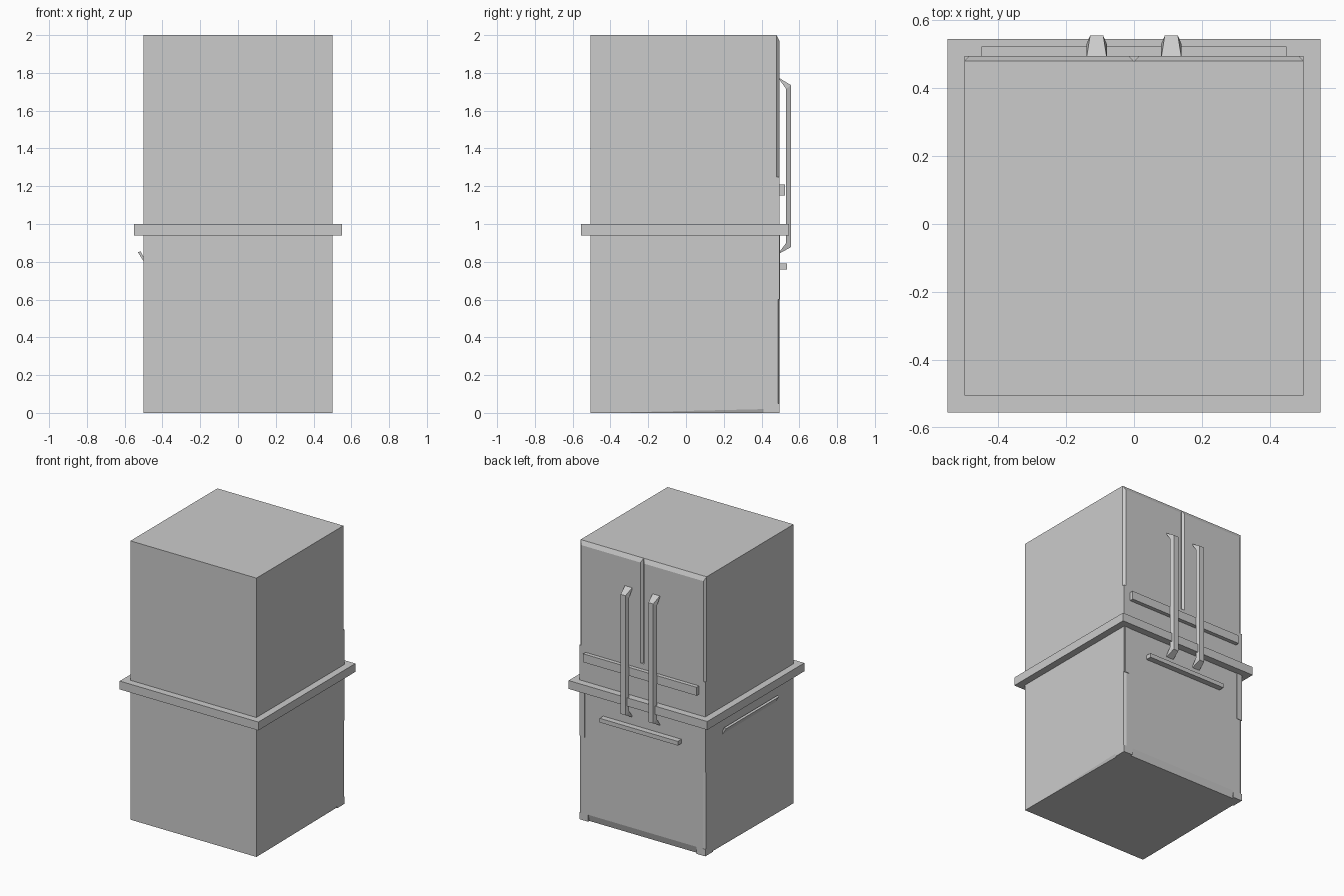
import bpy, bmesh

if "Cube" in bpy.data.objects:
    bpy.data.objects.remove(bpy.data.objects["Cube"])


def finish(name, bm):
    bmesh.ops.recalc_face_normals(bm, faces=bm.faces[:])
    me = bpy.data.meshes.new(name)
    bm.to_mesh(me)
    bm.free()
    ob = bpy.data.objects.new(name, me)
    bpy.context.collection.objects.link(ob)
    return ob


def loft(name, rings):
    """Join a list of equal-sized point rings into a capped solid."""
    bm = bmesh.new()
    vs = [[bm.verts.new(p) for p in r] for r in rings]
    n = len(rings[0])
    for a, b in zip(vs, vs[1:]):
        for i in range(n):
            j = (i + 1) % n
            bm.faces.new((a[i], a[j], b[j], b[i]))
    bm.faces.new(vs[0])
    bm.faces.new(vs[-1])
    return finish(name, bm)


def rect(x0, x1, z0, z1, y):
    return [(x0, y, z0), (x1, y, z0), (x1, y, z1), (x0, y, z1)]


def box(name, x0, x1, y0, y1, z0, z1):
    return loft(name, [rect(x0, x1, z0, z1, y0), rect(x0, x1, z0, z1, y1)])


BACK, FRONT = 0.48, 0.495

# Cabinet body and the collar around its middle
body = box("cabinet_body", -0.5, 0.5, -0.505, BACK, 0, 2)
box("middle_collar", -0.55, 0.55, -0.555, 0.545, 0.94, 1.0)

# Plain face between the doors and the drawer
box("middle_face", -0.5, 0.5, BACK, FRONT, 0.6, 1.25)

# Drawer front with slightly bevelled sides
loft("drawer_front", [rect(-0.5, 0.5, 0.05, 0.6, BACK),
                      rect(-0.5, 0.5, 0.05, 0.6, 0.488),
                      rect(-0.48, 0.48, 0.05, 0.6, FRONT)])

# Sloped kick plate under the drawer
loft("kick_plate", [[(x, 0.47, 0), (x, BACK, 0), (x, FRONT, 0.05), (x, 0.47, 0.05)]
                    for x in (-0.43, 0.43)])

# Horizontal bars
box("upper_bar", -0.45, 0.45, FRONT - 0.005, 0.523, 1.15, 1.21)
box("drawer_handle", -0.31, 0.31, FRONT - 0.005, 0.536, 0.76, 0.79)

# Handle side profile: inner (y, z), outer (y, z), outer half width
path = [((FRONT, 1.764), (FRONT, 1.772), 0.029),
        ((0.53, 1.715), (0.556, 1.735), 0.019),
        ((0.53, 0.90), (0.556, 0.878), 0.019),
        ((FRONT, 0.852), (FRONT, 0.844), 0.029)]

for side, s in (("right", 1), ("left", -1)):
    # Door with chamfered top and sides, forming the central groove
    loft(side + "_door", [rect(0, s * 0.5, 1.25, 2.0, BACK),
                          rect(s * 0.015, s * 0.485, 1.25, 1.97, FRONT)])
    # Long door handle, tapered outward, with angled ends
    c = s * 0.11
    loft(side + "_door_handle",
         [[(c - 0.03, *i), (c + 0.03, *i), (c + w, *o), (c - w, *o)] for i, o, w in path])
    # Thin drawer edge strip and corner foot
    box(side + "_edge_strip", s * 0.455, s * 0.49, BACK, FRONT + 0.003, 0.6, 0.94)
    box(side + "_foot", s * 0.43, s * 0.5, BACK, FRONT, 0, 0.05)
    # Shallow wedge cut along the bottom side edge
    cut = loft(side + "_edge_cutter",
               [[(s * 0.5 - s * 0.012 * k, y, -0.01), (s * 0.51, y, -0.01),
                 (s * 0.51, y, 0.02 * k), (s * 0.5, y, 0.02 * k)]
                for y, k in ((-0.42, 0.02), (0.41, 1.0))])
    cut.hide_render = True
    cut.hide_viewport = True
    cut.display_type = 'WIRE'
    m = body.modifiers.new("edge_cut", 'BOOLEAN')
    m.operation = 'DIFFERENCE'
    m.solver = 'EXACT'
    m.object = cut

# Slanted grip fin on the left side
loft("side_grip", [[(-0.498, y, 0.80), (-0.53, y, 0.85), (-0.515, y, 0.855), (-0.498, y, 0.82)]
                   for y in (-0.3, 0.3)])
